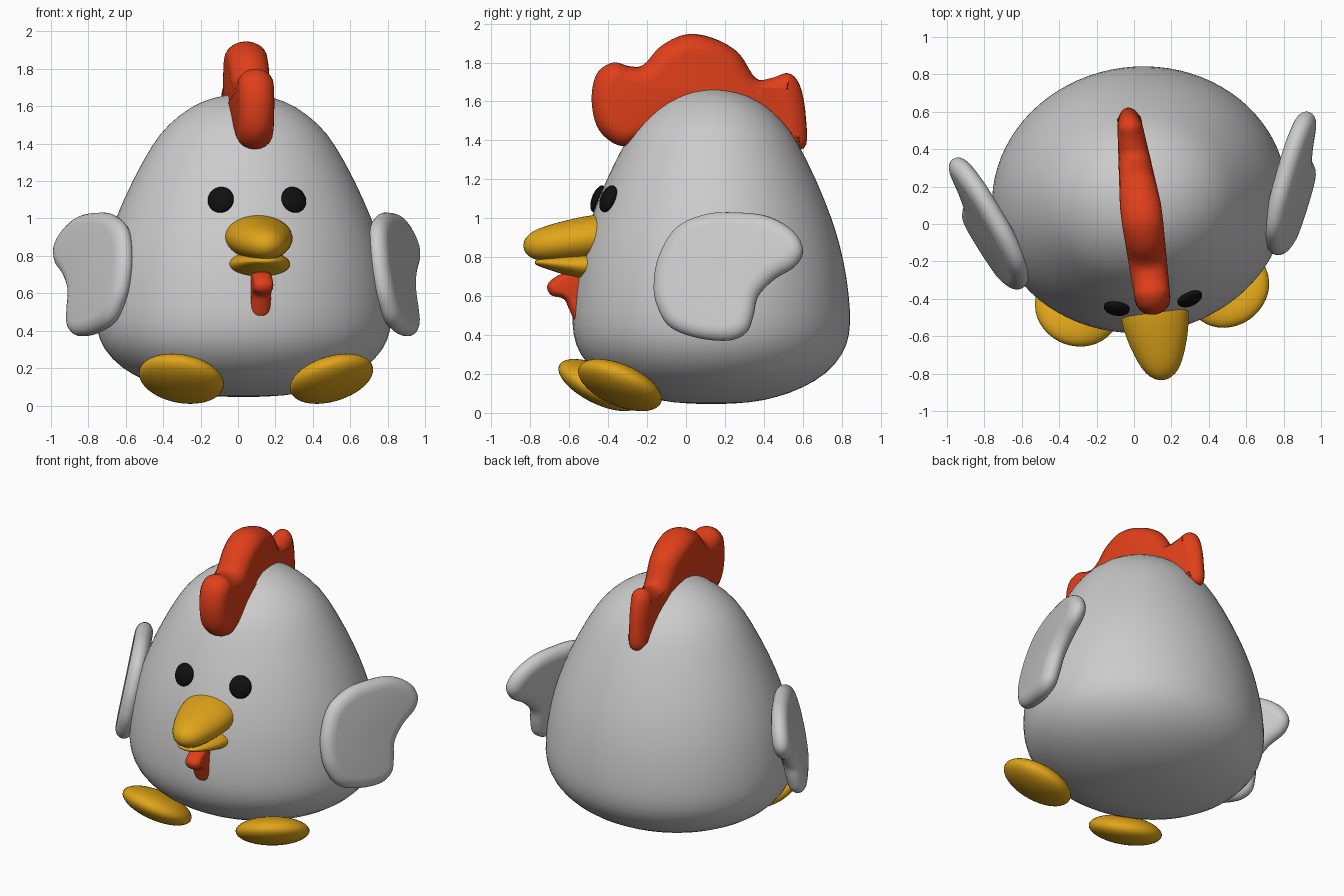
import bpy, bmesh
from math import sin, cos, pi, radians
from mathutils import Vector, Matrix

if "Cube" in bpy.data.objects:
    bpy.data.objects.remove(bpy.data.objects["Cube"])

# Body frame: the whole bird is turned slightly around its vertical axis
FRAME = Matrix.Translation((0.03, 0.13, 0)) @ Matrix.Rotation(radians(7.5), 4, 'Z')
MIRROR = FRAME @ Matrix.Diagonal((-1, 1, 1, 1)) @ FRAME.inverted()


def material(name, rgb):
    m = bpy.data.materials.new(name)
    m.diffuse_color = (*rgb, 1)
    m.use_nodes = True
    m.node_tree.nodes["Principled BSDF"].inputs["Base Color"].default_value = m.diffuse_color
    return m


RED = material("red", (0.75, 0.05, 0.01))
YELLOW = material("yellow", (0.75, 0.38, 0.01))
BLACK = material("black", (0.005, 0.005, 0.005))


def finish(name, bm, matrix, mat=None, subsurf=0):
    bm.transform(matrix)
    bmesh.ops.recalc_face_normals(bm, faces=bm.faces)
    for f in bm.faces:
        f.smooth = True
    me = bpy.data.meshes.new(name)
    bm.to_mesh(me)
    bm.free()
    ob = bpy.data.objects.new(name, me)
    bpy.context.collection.objects.link(ob)
    if mat:
        me.materials.append(mat)
    if subsurf:
        s = ob.modifiers.new("smooth", 'SUBSURF')
        s.levels = s.render_levels = subsurf
    return ob


def loft(rings):
    """Bridge closed rings of points and cap both ends."""
    bm = bmesh.new()
    vs = [[bm.verts.new(p) for p in r] for r in rings]
    n = len(vs[0])
    for a, b in zip(vs, vs[1:]):
        for i in range(n):
            j = (i + 1) % n
            bm.faces.new((a[i], a[j], b[j], b[i]))
    bm.faces.new(vs[0])
    bm.faces.new(vs[-1])
    return bm


def smooth_loop(pts, steps=5):
    """Closed Catmull-Rom curve through the points."""
    out, n = [], len(pts)
    p = [Vector(q) for q in pts]
    for i in range(n):
        a, b, c, d = (p[(i + k) % n] for k in (-1, 0, 1, 2))
        for s in range(steps):
            t = s / steps
            out.append(0.5 * (2 * b + (c - a) * t + (2 * a - 5 * b + 4 * c - d) * t * t
                              + (3 * b - a - 3 * c + d) * t ** 3))
    return out


def puff(pts, width, height, place):
    """Flat outline with a fully rounded rim; height(u) is half the thickness."""
    loop = smooth_loop(pts)
    n = len(loop)
    area = sum(loop[i - 1].cross(loop[i]) for i in range(n))
    sign = 1 if area > 0 else -1
    inward = []
    for i in range(n):
        t = (loop[(i + 1) % n] - loop[i - 1]).normalized()
        inward.append(Vector((-t.y, t.x)) * sign)
    rings = []
    for k in range(11):
        a = -pi / 2 + pi * k / 10
        ring = []
        for p, d in zip(loop, inward):
            q = p + d * width * (1 - cos(a))
            ring.append(place(q.x, q.y, height(q.x) * sin(a)))
        rings.append(ring)
    return loft(rings)


def ellipsoid(name, centre, radii, rot, mat, frame):
    bm = bmesh.new()
    bmesh.ops.create_uvsphere(bm, u_segments=40, v_segments=24, radius=1)
    m = Matrix.Translation(centre) @ rot @ Matrix.Diagonal((*radii, 1))
    finish(name, bm, frame @ m, mat)


def ring(r, z, squash, n=40):
    return [(r * cos(2 * pi * i / n), squash * r * sin(2 * pi * i / n), z) for i in range(n)]


# Body: egg-like turned profile, slightly flattened front to back
profile = [(0.02, 0.045), (0.22, 0.05), (0.38, 0.08), (0.53, 0.13), (0.66, 0.2),
           (0.755, 0.3), (0.793, 0.4), (0.797, 0.52), (0.775, 0.7), (0.74, 0.85),
           (0.69, 1.0), (0.6, 1.2), (0.49, 1.4), (0.41, 1.5), (0.285, 1.6),
           (0.16, 1.65), (0.02, 1.67)]
finish("body", loft([ring(r, z, 0.9) for r, z in profile]), FRAME, subsurf=1)


# Comb and wattle: outlines in the body's middle plane
def middle(u, v, n):
    return Vector((n, u - 0.13, v))


comb = [(-0.33, 1.37), (-0.45, 1.45), (-0.49, 1.6), (-0.465, 1.74), (-0.38, 1.8),
        (-0.29, 1.78), (-0.22, 1.79), (-0.13, 1.885), (0.0, 1.945), (0.14, 1.925),
        (0.27, 1.85), (0.36, 1.72), (0.44, 1.72), (0.53, 1.745), (0.59, 1.68),
        (0.62, 1.52), (0.61, 1.36), (0.45, 1.38), (0.1, 1.5), (-0.18, 1.42)]
finish("comb", puff(comb, 0.085, lambda u: 0.06 + 0.05 * min(1, max(0, (0.6 - u) / 0.5))
                    - 0.015 * min(1, max(0, -u / 0.4)), middle), FRAME, RED)
wattle = [(-0.72, 0.65), (-0.69, 0.69), (-0.62, 0.72), (-0.5, 0.72), (-0.48, 0.6),
          (-0.52, 0.49), (-0.575, 0.475), (-0.605, 0.53), (-0.635, 0.585), (-0.7, 0.605)]
finish("wattle", puff(wattle, 0.03, lambda u: 0.052, middle), FRAME, RED)

# Beak: elliptical sections (distance forward, half width, middle height, half height)
upper = [(0.45, 0.185, 0.905, 0.12), (0.62, 0.186, 0.9, 0.12), (0.72, 0.17, 0.887, 0.11),
         (0.82, 0.14, 0.873, 0.1), (0.9, 0.107, 0.864, 0.083), (0.95, 0.07, 0.86, 0.057),
         (0.974, 0.02, 0.86, 0.018)]
lower = [(0.45, 0.172, 0.75, 0.085), (0.65, 0.172, 0.753, 0.076), (0.75, 0.15, 0.762, 0.056),
         (0.85, 0.1, 0.77, 0.032), (0.9, 0.06, 0.773, 0.018), (0.915, 0.02, 0.773, 0.006)]
for name, sections in (("upper_beak", upper), ("lower_beak", lower)):
    rings = [[(w * cos(i * pi / 16), -d, z + h * sin(i * pi / 16)) for i in range(32)]
             for d, w, z, h in sections]
    finish(name, loft(rings), FRAME, YELLOW, subsurf=1)

# Wings: outline seen from the side, laid on a tilted plane
wing = [(-0.165, 0.65), (-0.14, 0.8), (-0.05, 0.95), (0.1, 1.02), (0.25, 1.03),
        (0.42, 1.01), (0.55, 0.935), (0.6, 0.84), (0.56, 0.755), (0.45, 0.685),
        (0.37, 0.6), (0.345, 0.5), (0.31, 0.415), (0.22, 0.372), (0.06, 0.385),
        (-0.08, 0.44), (-0.145, 0.54)]
B, C = 0.277, -0.2
NORMAL = Vector((1, -B, -C)).normalized()


def on_wing(y, z, n):
    return Vector((0.935 + B * y + C * z, y, z)) + NORMAL * n


for side, m in (("right", Matrix()), ("left", MIRROR)):
    finish(side + "_wing", puff(wing, 0.07, lambda u: 0.056, on_wing), m)

# Feet and eyes: flattened ellipsoids on both sides
for side, s in (("right", 1), ("left", -1)):
    tilt = Matrix.Rotation(radians(28), 4, Vector((-0.88, -0.47 * s, 0)))
    ellipsoid(side + "_foot", (0.405 * s, -0.527, 0.143), (0.23, 0.23, 0.09), tilt, YELLOW, FRAME)
    face = Vector((0.27 * s, -0.93, 0.38)).to_track_quat('Z', 'Y').to_matrix().to_4x4()
    ellipsoid(side + "_eye", (0.197 * s, -0.56, 1.1), (0.07, 0.073, 0.032), face, BLACK, FRAME)
